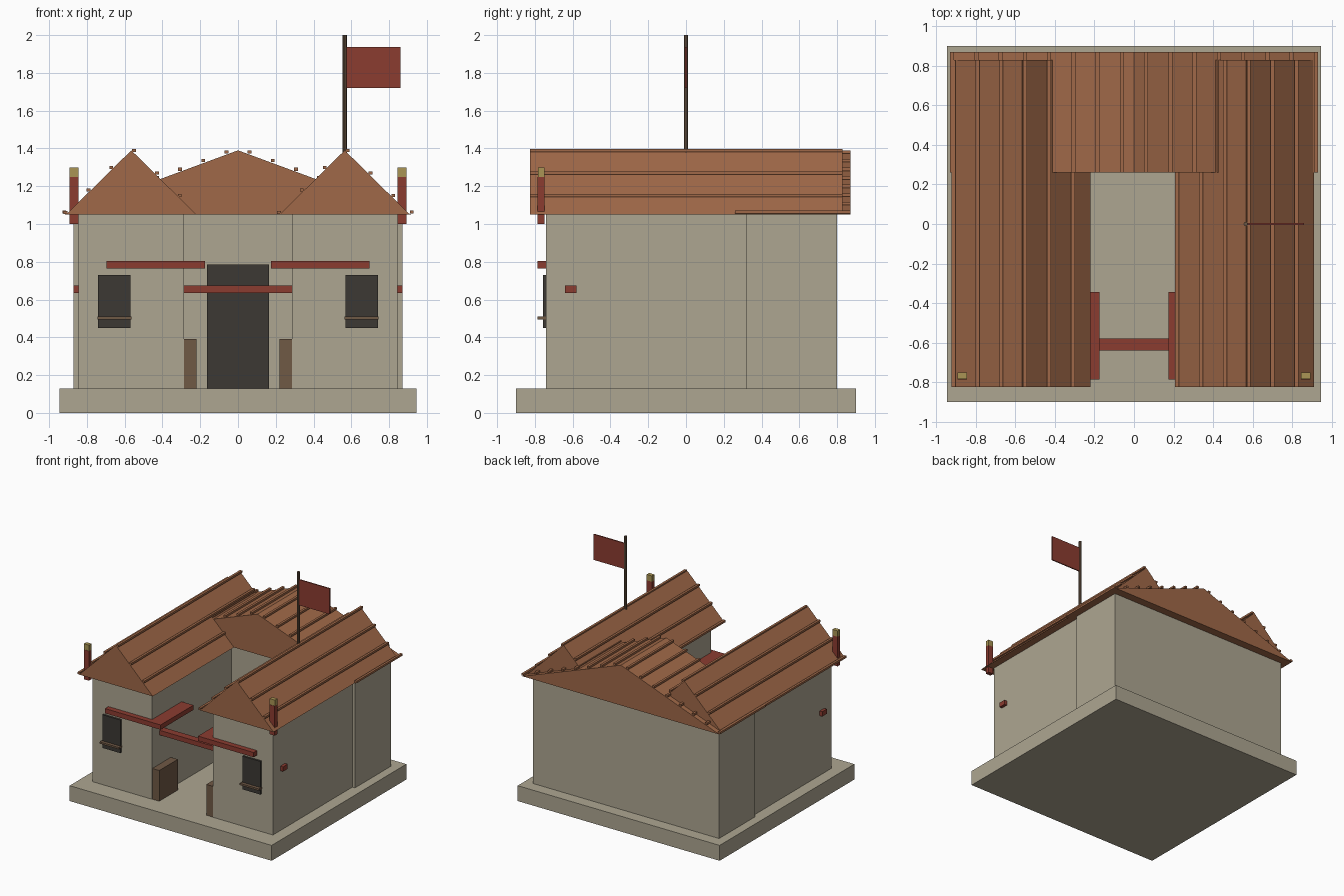
import bpy

if "Cube" in bpy.data.objects:
    bpy.data.objects.remove(bpy.data.objects["Cube"])


def mat(name, r, g, b):
    m = bpy.data.materials.new(name)
    m.diffuse_color = (r, g, b, 1)
    m.use_nodes = True
    m.node_tree.nodes["Principled BSDF"].inputs["Base Color"].default_value = m.diffuse_color
    return m


STONE = mat("stone", 0.42, 0.38, 0.285)
TILE = mat("roof_tile", 0.35, 0.14, 0.065)
RED = mat("red_paint", 0.26, 0.045, 0.03)
DARK = mat("dark_opening", 0.045, 0.04, 0.034)
WOOD = mat("wood", 0.16, 0.10, 0.06)
GOLD = mat("gold", 0.40, 0.30, 0.09)


def mesh(name, verts, faces, material):
    me = bpy.data.meshes.new(name)
    me.from_pydata(verts, [], faces)
    me.materials.append(material)
    ob = bpy.data.objects.new(name, me)
    bpy.context.collection.objects.link(ob)
    return ob


def extrude_y(name, profile, y0, y1, material):
    """Extrude a counter-clockwise (x, z) profile from y0 to y1."""
    n = len(profile)
    verts = [(x, y, z) for y in (y0, y1) for x, z in profile]
    faces = [tuple(range(n)), tuple(reversed(range(n, 2 * n)))]
    faces += [(i, i + n, (i + 1) % n + n, (i + 1) % n) for i in range(n)]
    return mesh(name, verts, faces, material)


def box(name, x, y, z, material):
    x0, x1 = sorted(x)
    z0, z1 = z
    return extrude_y(name, [(x0, z0), (x1, z0), (x1, z1), (x0, z1)], *y, material)


def gable_roof(name, cx, half, y0, y1, rib_xs):
    eave, ridge = 1.05, 1.39
    extrude_y(name, [(cx - half, eave), (cx + half, eave), (cx, ridge)], y0, y1, TILE)
    # raised tile ribs running along the slope
    for i, x in enumerate(rib_xs):
        z = ridge - abs(x - cx) * (ridge - eave) / half + 0.014
        z = min(z, ridge)
        box(f"{name}_rib_{i}", (x - 0.01, x + 0.01), (y0, y1), (z - 0.009, z + 0.008), TILE)


# plinth and rear hall
box("plinth", (-0.945, 0.945), (-0.9, 0.9), (0, 0.13), STONE)
box("rear_hall", (-0.87, 0.87), (0.32, 0.80), (0.13, 1.05), STONE)
box("door", (-0.165, 0.165), (0.30, 0.33), (0.13, 0.785), DARK)
gable_roof("rear_roof", 0, 0.92, 0.26, 0.87, [-0.92 + 1.84 * i / 15 for i in range(16)])

# two side wings with their fittings
for s, side in ((-1, "left"), (1, "right")):
    def part(name, x0, x1, y, z, material):
        return box(f"{side}_{name}", (s * x0, s * x1), y, z, material)

    part("wing", 0.285, 0.845, (-0.74, 0.32), (0.13, 1.05), STONE)
    cx = s * 0.565
    gable_roof(f"{side}_wing_roof", cx, 0.345, -0.825, 0.828,
               [cx - 0.348 + 0.121 * i for i in range(6)])
    part("window", 0.57, 0.74, (-0.757, -0.73), (0.45, 0.73), DARK)
    part("window_sill", 0.565, 0.745, (-0.785, -0.73), (0.495, 0.51), WOOD)
    part("lintel_beam", 0.175, 0.695, (-0.785, -0.345), (0.765, 0.805), RED)
    part("bench_block", 0.22, 0.65, (-0.738, -0.49), (0.13, 0.39), WOOD)
    part("corner_post", 0.845, 0.893, (-0.785, -0.75), (1.0, 1.25), RED)
    part("post_cap", 0.845, 0.893, (-0.783, -0.75), (1.25, 1.30), GOLD)

# tie beam across the courtyard
box("tie_beam", (-0.87, 0.87), (-0.64, -0.58), (0.635, 0.675), RED)

# flagpole and flag
bpy.ops.mesh.primitive_cylinder_add(vertices=8, radius=0.011, depth=0.64, location=(0.565, 0, 1.68))
pole = bpy.context.object
pole.name = "flagpole"
pole.data.materials.append(WOOD)
box("flag", (0.57, 0.86), (-0.005, 0.005), (1.72, 1.937), RED)
